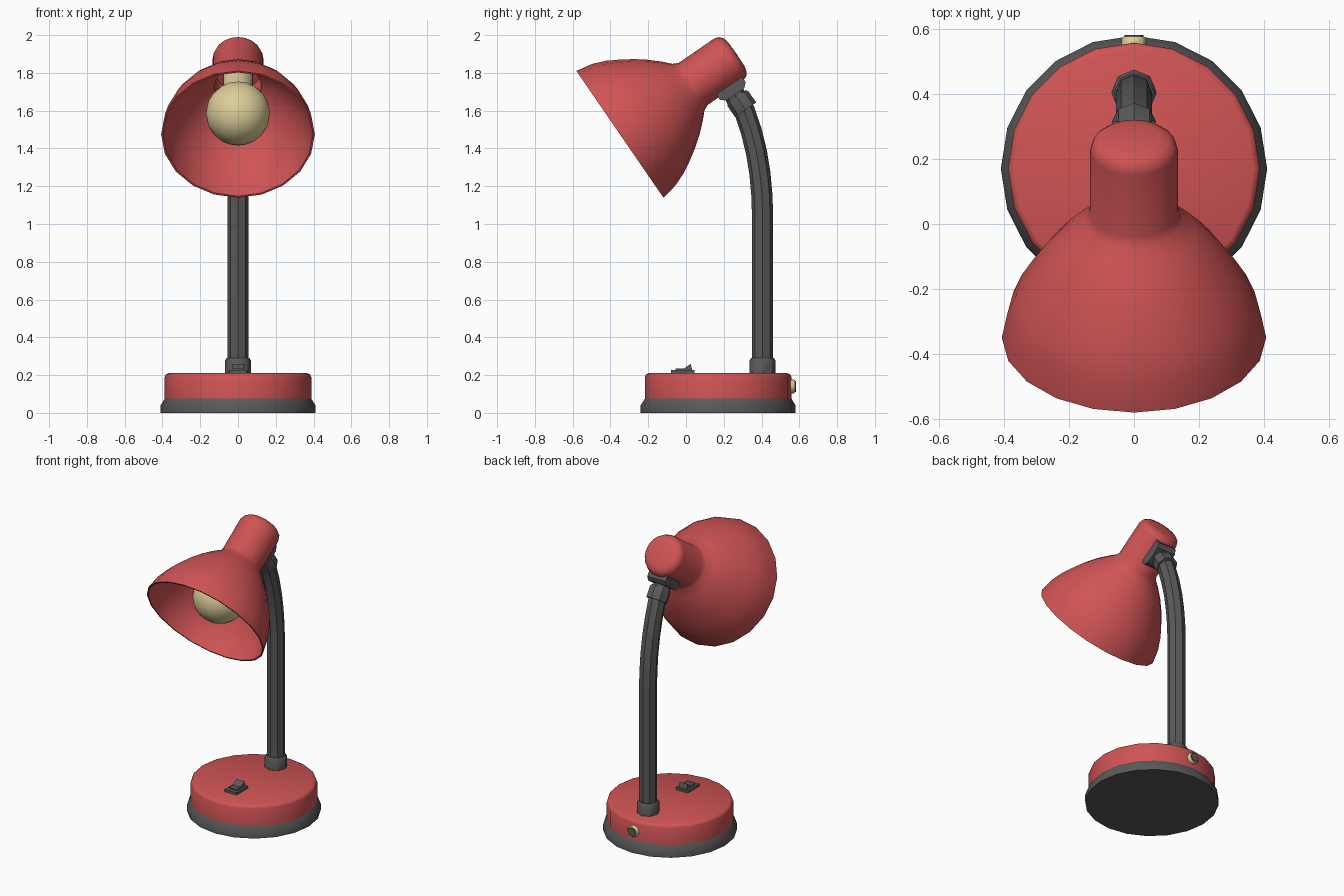
import bpy, bmesh, math
from mathutils import Matrix, Vector

if "Cube" in bpy.data.objects:
    bpy.data.objects.remove(bpy.data.objects["Cube"])


def material(name, rgb):
    m = bpy.data.materials.new(name)
    m.diffuse_color = (*rgb, 1)
    m.use_nodes = True
    m.node_tree.nodes["Principled BSDF"].inputs["Base Color"].default_value = m.diffuse_color
    return m


RED = material("red_enamel", (0.63, 0.088, 0.09))
GREY = material("dark_grey", (0.10, 0.10, 0.10))
CREAM = material("cream", (0.72, 0.62, 0.32))


def finish(name, bm, mat, matrix=Matrix(), angle=40):
    bmesh.ops.transform(bm, matrix=matrix, verts=bm.verts)
    bmesh.ops.recalc_face_normals(bm, faces=bm.faces)
    me = bpy.data.meshes.new(name)
    bm.to_mesh(me)
    bm.free()
    me.materials.append(mat)
    ob = bpy.data.objects.new(name, me)
    bpy.context.collection.objects.link(ob)
    bpy.ops.object.select_all(action='DESELECT')
    ob.select_set(True)
    bpy.context.view_layer.objects.active = ob
    bpy.ops.object.shade_smooth_by_angle(angle=math.radians(angle))
    return ob


def skin(bm, rings):
    for a, b in zip(rings, rings[1:]):
        n = max(len(a), len(b))
        for i in range(n):
            j = (i + 1) % n
            quad = [a[i % len(a)], a[j % len(a)], b[j % len(b)], b[i % len(b)]]
            bm.faces.new(list(dict.fromkeys(quad)))


def lathe(name, profile, sides, mat, matrix=Matrix(), angle=40):
    """Spin (radius, height) points around local z; radius 0 makes a pole."""
    bm = bmesh.new()
    rings = []
    for r, h in profile:
        if r == 0:
            rings.append([bm.verts.new((0, 0, h))])
        else:
            rings.append([bm.verts.new((r * math.cos(t), r * math.sin(t), h))
                          for t in (math.tau * (i + 0.25 * (sides % 4)) / sides for i in range(sides))])
    skin(bm, rings)
    return finish(name, bm, mat, matrix, angle)


def tube(name, path, radius, sides, mat):
    """Sweep a regular polygon along a path in the y-z plane."""
    bm = bmesh.new()
    rings = []
    for i, (y, z) in enumerate(path):
        a, b = path[max(i - 1, 0)], path[min(i + 1, len(path) - 1)]
        d = Vector((0, b[0] - a[0], b[1] - a[1])).normalized()
        n = Vector((0, d.z, -d.y))
        rings.append([bm.verts.new(Vector((0, y, z)) + radius * (
            Vector((1, 0, 0)) * math.cos(math.tau * k / sides) + n * math.sin(math.tau * k / sides)))
            for k in range(sides)])
    skin(bm, rings)
    bm.faces.new(rings[0])
    bm.faces.new(rings[-1])
    return finish(name, bm, mat)


def prism(name, outline, half_width, mat, matrix=Matrix()):
    """Extrude a (y, z) outline across x."""
    bm = bmesh.new()
    rings = [[bm.verts.new((x, y, z)) for y, z in outline] for x in (-half_width, half_width)]
    skin(bm, rings)
    for r in rings:
        bm.faces.new(r)
    return finish(name, bm, mat, matrix, 20)


# Base: rubber foot and red body
base = Matrix.Translation((0, 0.17, 0))
lathe("base_foot", [(0, 0), (0.41, 0), (0.41, 0.04), (0.385, 0.08), (0, 0.08)], 20, GREY, base)
lathe("base_body", [(0, 0.07), (0.388, 0.07), (0.388, 0.19), (0.382, 0.203), (0.368, 0.21), (0, 0.21)],
      20, RED, base)

# Rocker switch
prism("switch_plate", [(-0.08, 0.2), (0.045, 0.2), (0.045, 0.226), (-0.08, 0.226)], 0.045, GREY)
prism("switch_rocker", [(-0.055, 0.22), (0.035, 0.22), (0.025, 0.26), (-0.012, 0.234), (-0.055, 0.234)],
      0.03, GREY)

# Cord outlet on the back of the base
outlet = Matrix.Translation((0, 0.53, 0.14)) @ Matrix.Rotation(-math.pi / 2, 4, 'X')
lathe("cord_outlet", [(0, 0), (0.038, 0), (0.038, 0.04), (0.032, 0.047), (0, 0.047)], 8, CREAM, outlet)
lathe("cord_plug", [(0, 0.03), (0.029, 0.03), (0.029, 0.052), (0, 0.052)], 8, GREY, outlet)

# Bent stem with its lower collar
tube("stem", [(0.405, 0.2), (0.405, 1.05), (0.402, 1.15), (0.391, 1.27), (0.373, 1.38),
              (0.346, 1.49), (0.309, 1.6), (0.25, 1.695)], 0.056, 8, GREY)
lathe("stem_collar", [(0, 0.2), (0.07, 0.2), (0.07, 0.275), (0.06, 0.29), (0, 0.29)], 8, GREY,
      Matrix.Translation((0, 0.405, 0)))

# Head frame: origin at the shade mouth, local z along the shade axis, local y down to the stem
head = Matrix.Translation((0, -0.35, 1.475)) @ Matrix.Rotation(-0.9687, 4, 'X')
lathe("shade", [(0, 0.75), (0.08, 0.748), (0.108, 0.74), (0.127, 0.724), (0.135, 0.70), (0.135, 0.47),
                (0.15, 0.44), (0.19, 0.402), (0.24, 0.347), (0.285, 0.288), (0.327, 0.222), (0.362, 0.16),
                (0.39, 0.09), (0.407, 0), (0.397, 0), (0.38, 0.09), (0.352, 0.155), (0.317, 0.215),
                (0.275, 0.28), (0.23, 0.338), (0.18, 0.392), (0.125, 0.44), (0.125, 0.6), (0, 0.6)],
      20, RED, head)

# Bulb: sphere running into a neck
bulb = [(0.17 * math.sin(a), 0.194 - 0.17 * math.cos(a))
        for a in (math.pi * 0.83 * i / 10 for i in range(11))]
lathe("bulb", bulb + [(0.08, 0.38), (0.08, 0.58), (0, 0.58)], 20, CREAM, head)

# Joint between stem and head: saddle block and upper collar
prism("head_saddle", [(0.10, 0.54), (0.15, 0.54), (0.172, 0.565), (0.172, 0.68), (0.15, 0.705), (0.10, 0.705)],
      0.068, GREY, head)
joint = head @ Matrix.Translation((0, 0, 0.622)) @ Matrix.Rotation(-math.pi / 2, 4, 'X')
lathe("upper_collar", [(0, 0.185), (0.06, 0.185), (0.068, 0.2), (0.068, 0.27), (0, 0.27)], 8, GREY, joint)
